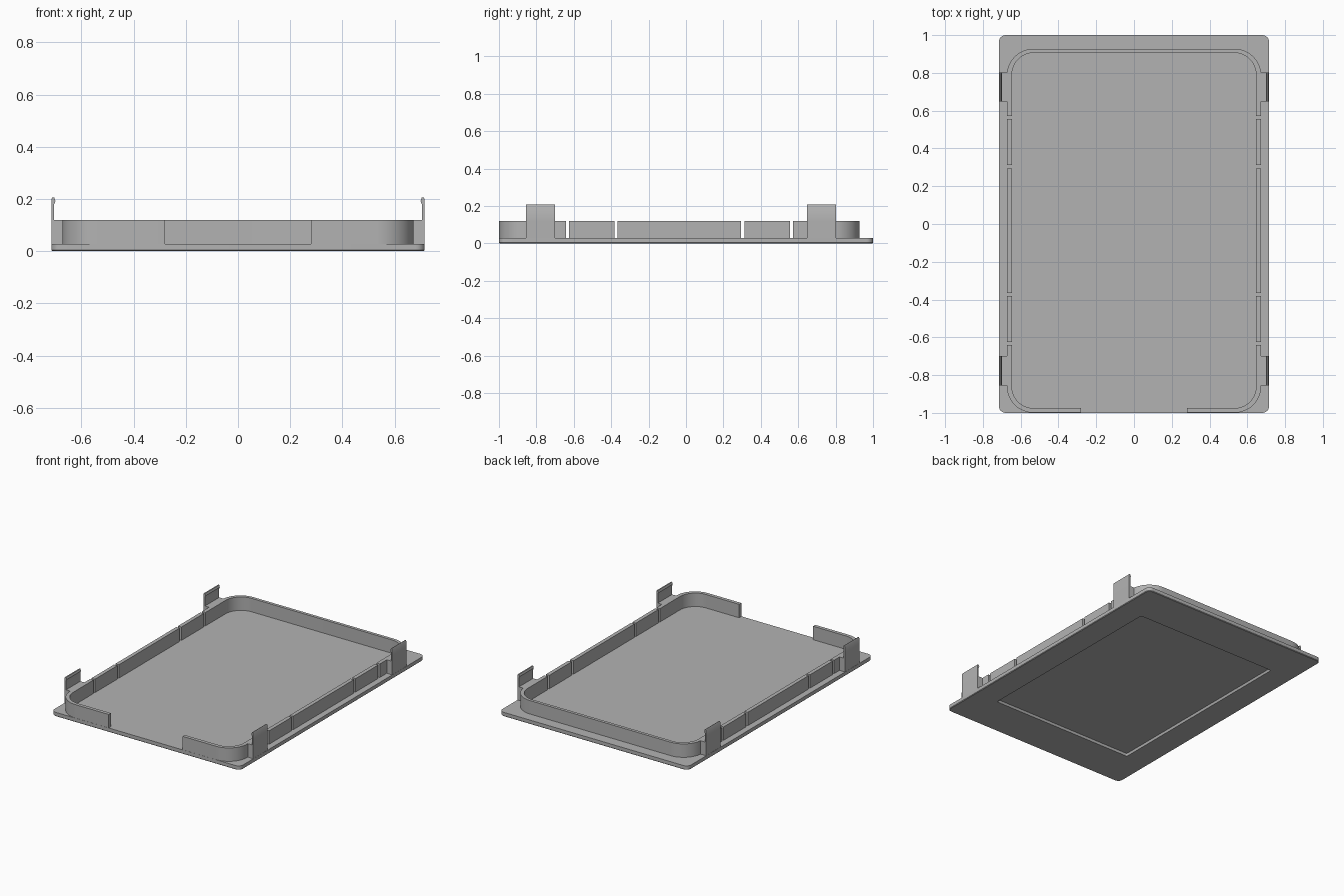
import bpy, bmesh
from math import sin, cos, pi, radians

cube = bpy.data.objects.get("Cube")
if cube:
    bpy.data.objects.remove(cube, do_unlink=True)

grey = bpy.data.materials.new("mid grey plastic")
grey.use_nodes = True
colour = (0.45, 0.45, 0.45, 1)
grey.diffuse_color = colour
grey.node_tree.nodes["Principled BSDF"].inputs["Base Color"].default_value = colour

FLOOR, WALL_TOP = 0.028, 0.12
SIDE, SIDE_IN = 0.673, 0.647


def finish(name, bm, mirror=False):
    bmesh.ops.recalc_face_normals(bm, faces=bm.faces[:])
    mesh = bpy.data.meshes.new(name)
    bm.to_mesh(mesh)
    bm.free()
    mesh.materials.append(grey)
    obj = bpy.data.objects.new(name, mesh)
    bpy.context.collection.objects.link(obj)
    bpy.ops.object.select_all(action="DESELECT")
    obj.select_set(True)
    bpy.context.view_layer.objects.active = obj
    bpy.ops.object.shade_smooth_by_angle(angle=radians(30))
    if mirror:
        obj.modifiers.new("mirror", "MIRROR")
    return obj


def arc(cx, cy, rx, ry, start, end, steps=12):
    angles = [start + (end - start) * i / steps for i in range(steps + 1)]
    return [(cx + rx * cos(a), cy + ry * sin(a)) for a in angles]


def rounded_rect(hx, hy, r):
    pts = []
    for i, (sx, sy) in enumerate([(1, 1), (-1, 1), (-1, -1), (1, -1)]):
        pts += arc(sx * (hx - r), sy * (hy - r), r, r, i * pi / 2, (i + 1) * pi / 2, 6)
    return pts


def loft(bm, loops, closed=True):
    # Skin a list of equally long closed loops and cap both ends
    rows = [[bm.verts.new(p) for p in loop] for loop in loops]
    for a, b in zip(rows, rows[1:]):
        for i in range(len(a)):
            j = (i + 1) % len(a)
            bm.faces.new((a[i], a[j], b[j], b[i]))
    if closed:
        bm.faces.new(rows[0])
        bm.faces.new(rows[-1])


def box(bm, x0, x1, y0, y1, z0, z1):
    loft(bm, [[(x0, y0, z), (x1, y0, z), (x1, y1, z), (x0, y1, z)] for z in (z0, z1)])


def wall(name, outer, inner):
    # Upright strip between two matching plan paths
    bm = bmesh.new()
    loft(bm, [[(*o, FLOOR), (*o, WALL_TOP), (*i, WALL_TOP), (*i, FLOOR)]
              for o, i in zip(outer, inner)])
    finish(name, bm, mirror=True)


# Base plate with a shallow rectangular recess underneath
bm = bmesh.new()
layers = [(0.715, 1, 0.035, FLOOR), (0.715, 1, 0.035, 0.004), (0.711, 0.996, 0.031, 0),
          (0.54, 0.714, 0.012, 0), (0.535, 0.709, 0.008, 0.016)]
loft(bm, [[(x, y, z) for x, y in rounded_rect(hx, hy, r)] for hx, hy, r, z in layers])
finish("base_plate", bm)

# Curved rim corners: front pair leaves a wide opening, back pair joins up
R = 0.14
cx = SIDE - R
RI = SIDE_IN - cx
front, back = -0.999, 0.927
cy = front + R
wall("front_corner_wall",
     [(0.28, front)] + arc(cx, cy, R, R, -pi / 2, 0) + [(SIDE, -0.641)],
     [(0.28, front + 0.024)] + arc(cx, cy, RI, R - 0.024, -pi / 2, 0) + [(SIDE_IN, -0.641)])
cy = back - R
wall("back_corner_wall",
     [(SIDE, 0.573)] + arc(cx, cy, R, R, 0, pi / 2) + [(0, back)],
     [(SIDE_IN, 0.573)] + arc(cx, cy, RI, R - 0.021, 0, pi / 2) + [(0, back - 0.021)])

# Straight rim pieces separated by narrow slots
bm = bmesh.new()
for y0, y1 in [(-0.625, -0.381), (-0.365, 0.293), (0.312, 0.555)]:
    box(bm, SIDE_IN, SIDE, y0, y1, FLOOR, WALL_TOP)
finish("side_wall", bm, mirror=True)

# Snap clips: solid foot against the rim, thin upright tongue with inward bead
bead = [(0.714, WALL_TOP), (0.714, 0.2), (0.71, 0.207), (0.704, 0.205),
        (0.699, 0.192), (0.704, 0.18), (0.704, WALL_TOP)]
for name, y0, y1 in [("front_clip", -0.855, -0.7), ("back_clip", 0.648, 0.802)]:
    bm = bmesh.new()
    box(bm, SIDE - 0.005, 0.714, y0, y1, FLOOR, WALL_TOP)
    loft(bm, [[(x, y, z) for x, z in bead] for y in (y0, y1)])
    finish(name, bm, mirror=True)
